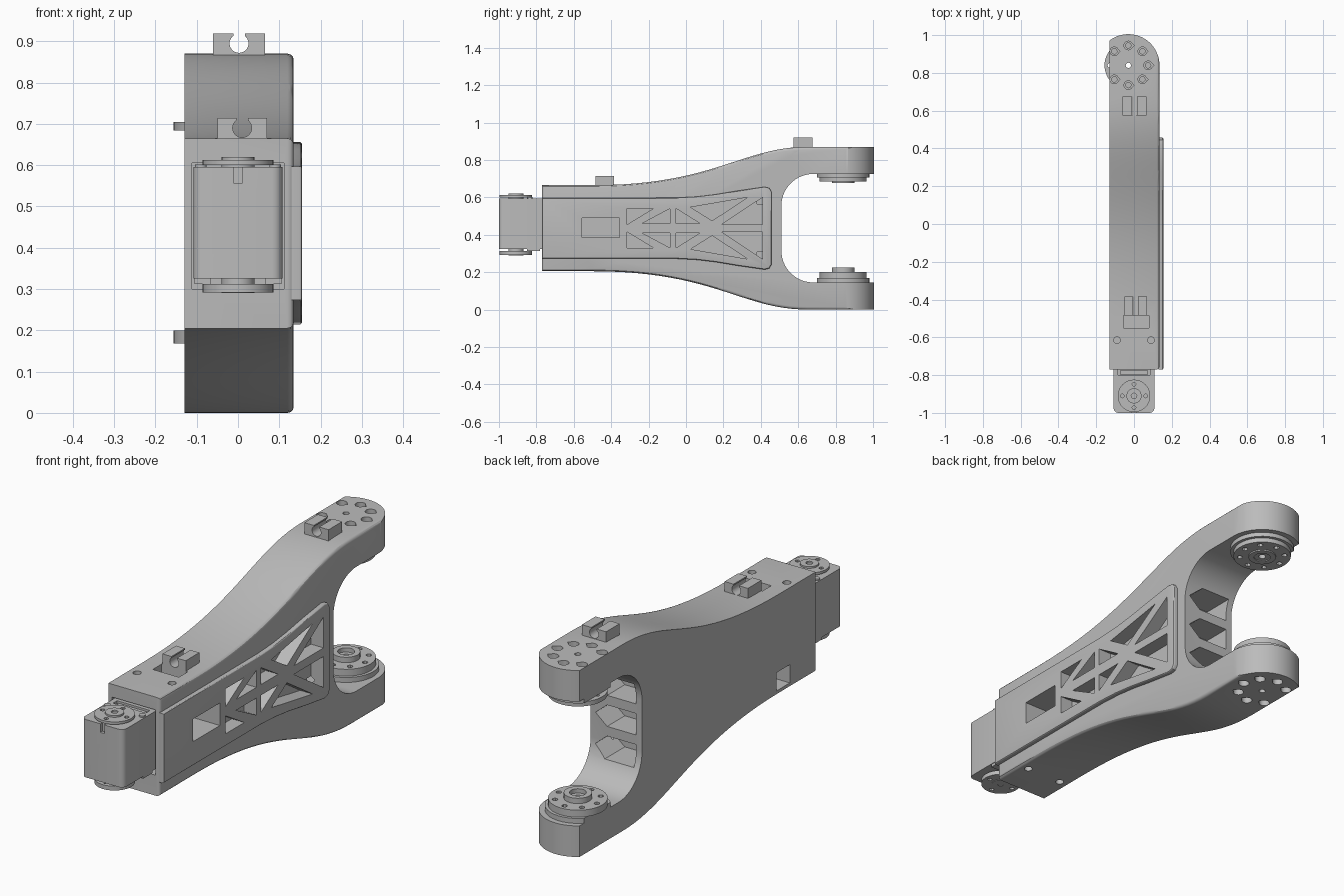
import bpy, bmesh
from math import sin, cos, pi, radians
from mathutils import Vector
from mathutils.geometry import interpolate_bezier

if "Cube" in bpy.data.objects:
    bpy.data.objects.remove(bpy.data.objects["Cube"])

grey = bpy.data.materials.new("grey plastic")
grey.use_nodes = True
grey.diffuse_color = (0.5, 0.5, 0.5, 1)
grey.node_tree.nodes["Principled BSDF"].inputs["Base Color"].default_value = (0.5, 0.5, 0.5, 1)

MID = 0.435            # height of the symmetry plane
HUB = (-0.03, 0.84)    # fork joint axis
SERVO = (0, -0.91)     # servo axis


def circle(c, r, n=32, start=0, end=2 * pi):
    full = abs(end - start - 2 * pi) < 1e-6
    steps = n if full else n - 1
    return [(c[0] + r * cos(start + (end - start) * i / steps),
             c[1] + r * sin(start + (end - start) * i / steps)) for i in range(n)]


def rect(a, b, c, d):
    return [(a, c), (b, c), (b, d), (a, d)]


def rounded(a, b, c, d, r):
    pts = []
    for i, ctr in enumerate([(b - r, d - r), (a + r, d - r), (a + r, c + r), (b - r, c + r)]):
        pts += circle(ctr, r, 6, i * pi / 2, (i + 1) * pi / 2)
    return pts


def mirror(pts):
    return [(y, 2 * MID - z) for y, z in pts]


def ring(c, r, count=8):
    return circle(c, r, count)


def teardrop(c, r):
    pts = circle(c, r, 16)
    pts[0] = (c[0] + 1.35 * r, c[1])
    return pts


def solid(name, parts):
    """Each part is (outline, axis, low, high)."""
    bm = bmesh.new()
    for pts, axis, lo, hi in parts:
        place = {"x": lambda a, b, h: (h, a, b), "y": lambda a, b, h: (a, h, b),
                 "z": lambda a, b, h: (a, b, h)}[axis]
        low = [bm.verts.new(place(a, b, lo)) for a, b in pts]
        top = [bm.verts.new(place(a, b, hi)) for a, b in pts]
        bm.faces.new(low)
        bm.faces.new(top)
        for i in range(len(pts)):
            j = (i + 1) % len(pts)
            bm.faces.new((low[i], low[j], top[j], top[i]))
    bmesh.ops.recalc_face_normals(bm, faces=bm.faces)
    mesh = bpy.data.meshes.new(name)
    bm.to_mesh(mesh)
    bm.free()
    mesh.materials.append(grey)
    ob = bpy.data.objects.new(name, mesh)
    bpy.context.collection.objects.link(ob)
    return ob


def activate(ob):
    bpy.ops.object.select_all(action="DESELECT")
    ob.select_set(True)
    bpy.context.view_layer.objects.active = ob


def boolean(ob, parts, op="DIFFERENCE"):
    cutter = solid("cutter", parts)
    mod = ob.modifiers.new("cut", "BOOLEAN")
    mod.operation, mod.object, mod.solver = op, cutter, "EXACT"
    activate(ob)
    bpy.ops.object.modifier_apply(modifier=mod.name)
    bpy.data.objects.remove(cutter)


def bevel_side(ob, x, width, keep):
    """Round the rim edges lying in the plane at x."""
    bm = bmesh.new()
    bm.from_mesh(ob.data)
    edges = [e for e in bm.edges if all(abs(v.co.x - x) < 1e-4 and keep(v.co) for v in e.verts)]
    bmesh.ops.bevel(bm, geom=edges, offset=width, segments=3, profile=0.5, affect="EDGES")
    bm.to_mesh(ob.data)
    bm.free()


# Forked arm: swept side profile with a C-shaped mouth
curve = interpolate_bezier(Vector((-0.5, 0.665)), Vector((0.15, 0.665)),
                           Vector((0.3, 0.87)), Vector((0.65, 0.87)), 24)
upper = [(-0.77, 0.665)] + [tuple(p[:2]) for p in curve] + [(1.05, 0.87)]
mouth = [(1.05, 0.725)] + circle((0.68, 0.555), 0.17, 14, pi / 2, pi)
half = upper + mouth
arm = solid("forked_arm", [(half + mirror(half)[::-1], "x", -0.13, 0.135)])
in_mouth = lambda co: co.y > 0.505 and 0.14 < co.z < 0.73
bevel_side(arm, 0.135, 0.015, lambda co: co.y > -2 and not in_mouth(co) and abs(co.z - MID) > 0.22)

# Rounded fork tips
plan = [(-0.2, -0.9), (0.135, -0.9)] + circle(HUB, 0.165, 28, 0, radians(127.3)) + [(-0.13, 0.9), (-0.2, 0.9)]
plan = [(max(x, -0.131), y) for x, y in plan[:-2]]
boolean(arm, [(plan, "z", -0.1, 1)], "INTERSECT")

# Screw holes in the fork tips
spots = [p for p in ring(HUB, 0.105) if p[0] > -0.12]
boolean(arm, [(teardrop(p, 0.023), "z", lo, hi) for p in spots for lo, hi in ((0.79, 0.9), (-0.1, 0.08))])
boolean(arm, [(circle(p, 0.014, 16), "z", -0.1, 1) for p in spots + [HUB]])

# Servo bay, cable slot, front screw holes and side window
boolean(arm, [(rect(-0.112, 0.112, 0.3, 0.605), "y", -0.9, -0.68),
              (rect(-0.055, 0.08, -0.55, -0.485), "z", 0.62, 0.7),
              (rect(-0.58, -0.48, 0.22, 0.305), "x", -0.2, -0.05)]
        + [(circle((x, -0.615), 0.018, 16), "z", lo, hi)
           for x in (-0.09, 0.09) for lo, hi in ((0.63, 0.7), (0.15, 0.24))])

# Pointed weight-saving pockets behind the mouth
boolean(arm, [([(-0.1, z - 0.05), (0.05, z - 0.05), (0.11, z), (0.05, z + 0.05), (-0.1, z + 0.05)],
               "y", 0.38, 0.6) for z in (MID - 0.145, MID, MID + 0.145)])

# Side cover with truss openings
edge = [(-0.77, 0.597), (-0.05, 0.598), (0.06, 0.604), (0.16, 0.616), (0.28, 0.636),
        (0.42, 0.656), (0.445, 0.65), (0.457, 0.63)]
cover = solid("side_cover", [(edge + mirror(edge)[::-1], "x", 0.13, 0.155)])
bevel_side(cover, 0.155, 0.006, lambda co: True)
truss = [[(-0.315, 0.54), (-0.175, 0.54), (-0.315, 0.455)],
         [(-0.085, 0.54), (-0.085, 0.46), (-0.235, 0.46)],
         [(-0.053, 0.54), (0.075, 0.46), (-0.053, 0.46)],
         [(0.025, 0.547), (0.33, 0.6), (0.14, 0.475)],
         [(0.41, 0.6), (0.41, 0.455), (0.19, 0.455)]]
openings = truss + [mirror(t) for t in truss]
window = [rect(-0.555, -0.355, 0.385, 0.49)]
boolean(cover, [(t, "x", 0.05, 0.2) for t in openings + window])
boolean(arm, [(t, "x", 0.09, 0.2) for t in openings] + [(window[0], "x", -0.05, 0.2)])

# Cable clips on the upper edge
for name, x0, x1, y0, z0 in (("front_clip", -0.05, 0.07, -0.485, 0.665),
                             ("rear_clip", -0.06, 0.065, 0.575, 0.87)):
    c = (x0 + x1) / 2
    clip = solid(name, [(rect(x0, x1, z0 - 0.01, z0 + 0.049), "y", y0, y0 + 0.1)])
    boolean(clip, [(circle((c, z0 + 0.025), 0.023, 24), "y", y0 - 0.1, y0 + 0.2)])
    boolean(clip, [(rect(c - 0.014, c + 0.014, z0 + 0.03, z0 + 0.1), "y", y0 - 0.1, y0 + 0.2)])

# Joint flanges inside the fork
for name, seat, disc, boss in (("upper_flange", (0.705, 0.73), (0.684, 0.705), (0.678, 0.685)),
                               ("lower_flange", (0.145, 0.168), (0.168, 0.2), (0.199, 0.225))):
    base = solid(name + "_seat", [(circle(HUB, 0.14, 48), "z", *seat)])
    boolean(base, [(rect(-0.13, 0.134, 0.5, 1.1), "z", 0, 1)], "INTERSECT")
    flange = solid(name, [(circle(HUB, 0.126, 48), "z", *disc)])
    hub = solid(name + "_boss", [(circle(HUB, 0.06, 32), "z", *boss)])
    boolean(flange, [(circle(p, 0.012, 12), "z", 0, 1) for p in ring(HUB, 0.098)])
    boolean(flange, [(circle(HUB, 0.016, 16), "z", 0, 1)])
    boolean(hub, [(circle(HUB, 0.036, 20), "z", boss[1] - 0.02 if boss[0] < 0.5 else 0.6, 1 if boss[0] < 0.5 else 0.682)])
    for part in (base, hub):
        boolean(part, [(circle(HUB, 0.016, 16), "z", 0, 1)])

# Servo body, connector and cable groove
servo = solid("servo_body", [(rounded(-0.108, 0.108, -1, -0.69, 0.025), "z", 0.325, 0.595)])
boolean(servo, [(rect(-0.01, 0.01, -1.1, -0.985), "z", 0.555, 0.7),
                (rect(-0.085, 0.085, -0.8, -0.77), "z", 0.575, 0.7)])
solid("servo_connector", [(rect(-0.075, 0.075, -0.797, -0.775), "z", 0.56, 0.588)])
solid("servo_rear_lugs", [(rect(s - 0.02, s + 0.02, -0.85, -0.78), "z", 0.312, 0.326) for s in (-0.085, 0.085)])
solid("servo_lug_screws", [(circle((s, -0.835), 0.014, 16), "z", 0.59, 0.602) for s in (-0.09, 0.09)])

# Servo horns above and below
for name, neck, disc, cap in (("upper_horn", (0.59, 0.602), (0.6, 0.612), (0.611, 0.62)),
                              ("lower_horn", (0.31, 0.33), (0.292, 0.312), (0.29, 0.293))):
    solid(name + "_neck", [(circle(SERVO, 0.04), "z", *neck)])
    horn = solid(name, [(circle(SERVO, 0.086, 40), "z", *disc)])
    boolean(horn, [(circle(p, 0.01, 12), "z", 0, 1) for p in ring(SERVO, 0.062, 4)])
    hub = solid(name + "_cap", [(circle(SERVO, 0.04, 24), "z", *cap)])
    boolean(hub, [(circle(SERVO, 0.015, 12), "z", 0, 1)])

# Smooth the round walls, keep corners crisp
for ob in [o for o in bpy.context.collection.objects if o.type == "MESH" and o.data.materials[:1] == [grey]]:
    activate(ob)
    bpy.ops.object.shade_smooth_by_angle(angle=radians(30))
